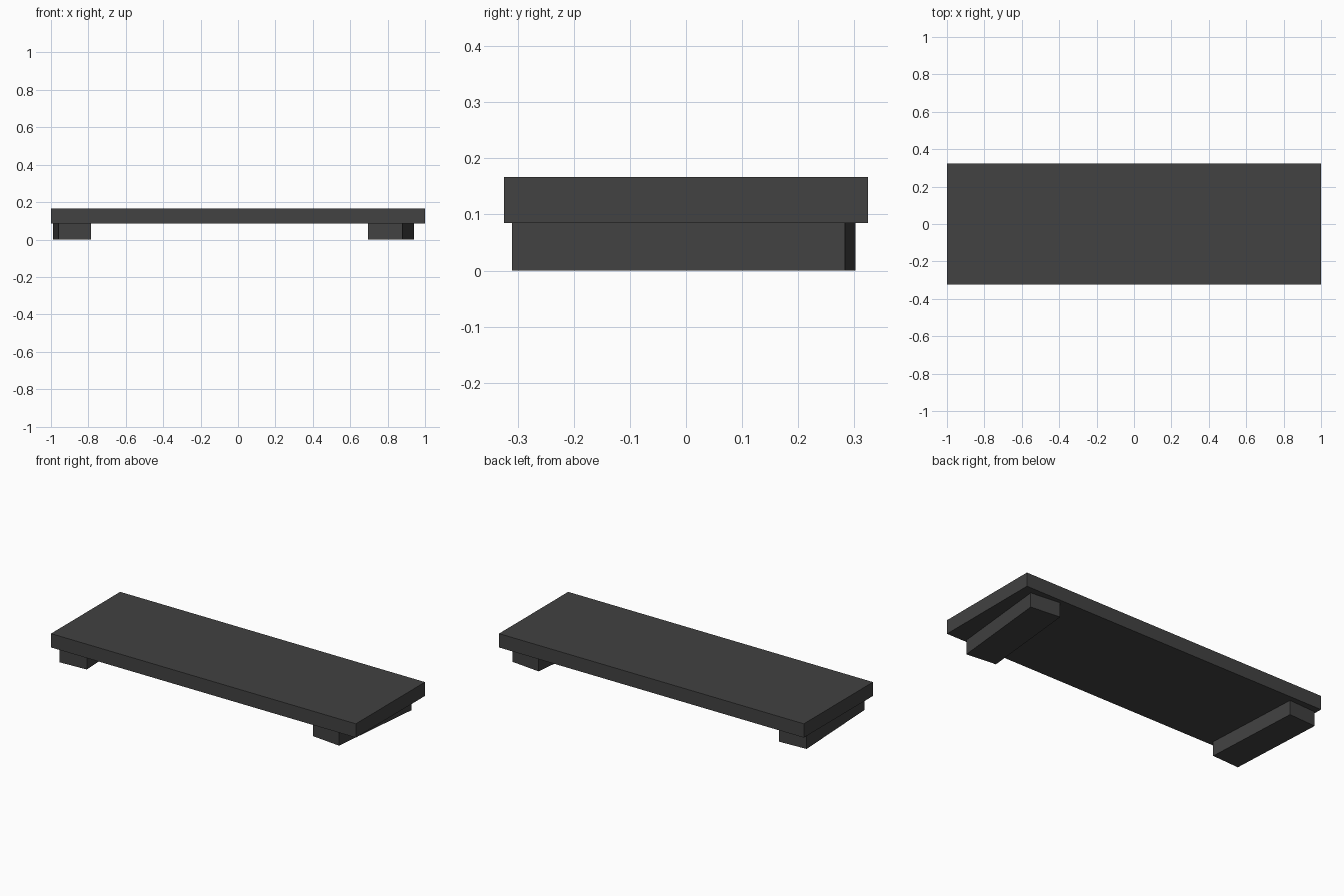
import bpy, math
from mathutils import Matrix

if "Cube" in bpy.data.objects:
    bpy.data.objects.remove(bpy.data.objects["Cube"])

# One dark grey for the whole model
grey = bpy.data.materials.new("dark_grey")
grey.diffuse_color = (0.054, 0.054, 0.054, 1)
grey.use_nodes = True
grey.node_tree.nodes["Principled BSDF"].inputs["Base Color"].default_value = grey.diffuse_color


def box(name, size, centre, angle=0.0):
    """Flat-sided box, turned about z by angle in degrees."""
    bpy.ops.mesh.primitive_cube_add(size=1)
    ob = bpy.context.object
    ob.name = name
    ob.data.transform(Matrix.Diagonal((*size, 1)))
    ob.location = centre
    ob.rotation_euler.z = math.radians(angle)
    ob.data.materials.append(grey)
    return ob


FOOT_H, TOP_Z = 0.085, 0.167

# Slab
box("slab", (2.0, 0.648, TOP_Z - FOOT_H), (0, 0, (TOP_Z + FOOT_H) / 2))

# Two feet, each set slightly askew
box("left_foot", (0.175, 0.588, FOOT_H), (-0.888, -0.005, FOOT_H / 2), 2.9)
box("right_foot", (0.186, 0.596, FOOT_H), (0.8175, -0.004, FOOT_H / 2), -5.8)
